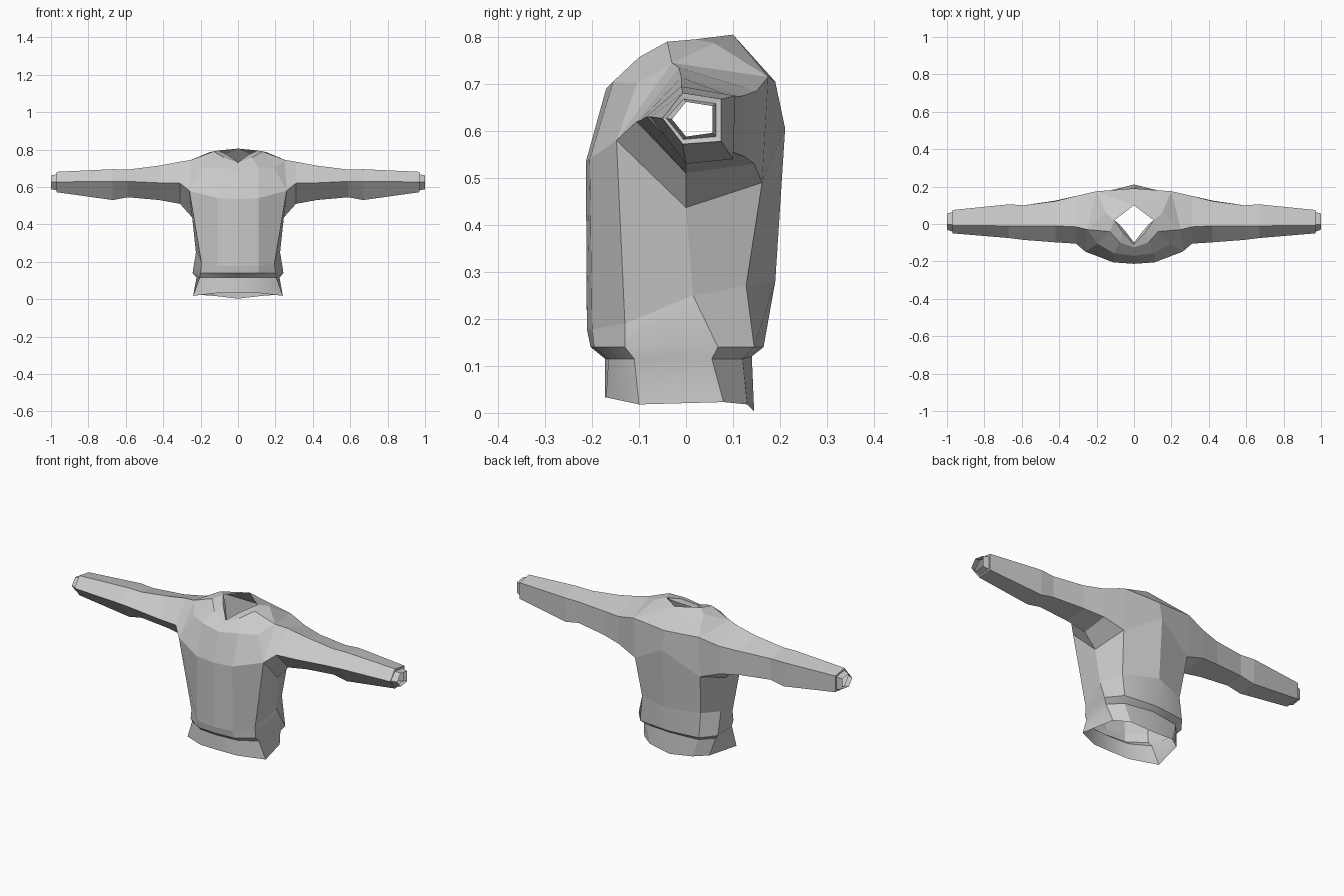
import bpy, bmesh, math

if "Cube" in bpy.data.objects:
    bpy.data.objects.remove(bpy.data.objects["Cube"])

wool = bpy.data.materials.new("grey wool")
wool.diffuse_color = (0.6, 0.6, 0.6, 1)
wool.use_nodes = True
wool.node_tree.nodes["Principled BSDF"].inputs["Base Color"].default_value = wool.diffuse_color

bm = bmesh.new()
V = lambda p: bm.verts.new(p)


def bridge(a, b, closed=False):
    """Quads between two rows of vertices."""
    n = len(a)
    for i in range(n if closed else n - 1):
        j = (i + 1) % n
        bm.faces.new((a[i], a[j], b[j], b[i]))


# Torso half rings, front centre to back centre, hem to chest
rings = [
    [(0, -.172, .033), (.11, -.17, .033), (.24, -.10, .018), (.2, .08, .023), (.13, .13, .018), (0, .145, .003)],
    [(0, -.172, .115), (.11, -.165, .115), (.205, -.11, .115), (.222, .055, .115), (.16, .12, .115), (0, .14, .12)],
    [(0, -.203, .14), (.11, -.195, .14), (.2, -.13, .14), (.243, .068, .14), (.18, .145, .14), (0, .165, .14)],
    [(0, -.211, .178), (.11, -.2, .178), (.195, -.13, .19), (.225, .015, .25), (.18, .128, .27), (0, .19, .28)],
    [(0, -.213, .535), (.11, -.205, .54), (.26, -.148, .58), (.245, 0, .437), (.2, .162, .49), (0, .211, .605)],
]
rows = [[V(p) for p in r] for r in rings]
for a, b in zip(rows, rows[1:]):
    bridge(a, b)
chest = rows[-1]

# Front yoke, rising to the open neck
yoke = [V(p) for p in [(0, -.17, .69), (.11, -.155, .705), (.195, -.105, .70)]]
collar = [V(p) for p in [(0, -.125, .73), (.075, -.1, .757), (.13, -.04, .79)]]
neck = [V(p) for p in [(0, -.108, .732), (.06, -.045, .775), (.105, .02, .795)]]
bridge(chest[:3], yoke)
bridge(yoke, collar)
bridge(collar, neck)

# Shoulder and back yoke
shoulder = V((.25, -.03, .745))
blade = V((.2, .175, .715))
back_mid = V((0, .19, .705))
nape = V((0, .1, .805))
top = V((.15, .06, .787))
for f in [(chest[2], shoulder, yoke[2]), (yoke[2], shoulder, collar[2]),
          (collar[2], shoulder, top, neck[2]), (shoulder, blade, top),
          (top, blade, nape, neck[2]), (blade, back_mid, nape),
          (chest[4], chest[5], back_mid, blade)]:
    bm.faces.new(f)

# Folded collar edge inside the neck
fold = [V(p) for p in [(0, -.1, .715), (.045, -.04, .75), (.08, .0, .775)]]
bridge(neck, fold)

# Sleeve: five-sided sections, as x, then y and z of
# front, top front, top back, bottom back, bottom front
sections = [
    (.31, -.105, .62, -.015, .735, .15, .685, .145, .53, 0, .51),
    (.42, -.098, .622, -.01, .714, .122, .675, .125, .545, 0, .53),
    (.59, -.085, .63, -.01, .693, .1, .672, .1, .555, 0, .545),
    (.67, -.075, .63, -.01, .695, .105, .675, .1, .54, 0, .53),
    (.97, -.05, .627, -.007, .681, .075, .668, .075, .578, -.007, .572),
    (.968, -.042, .627, -.005, .668, .064, .658, .064, .588, -.005, .582),
    (1.0, -.03, .625, 0, .662, .056, .653, .056, .596, 0, .588),
]
prev = [chest[2], shoulder, blade, chest[4], chest[3]]
for s in sections:
    ring = [V((s[0], s[1 + 2 * i], s[2 + 2 * i])) for i in range(5)]
    bridge(prev, ring, True)
    prev = ring

# Mirror to the left half and weld the centre seam
geom = bm.verts[:] + bm.edges[:] + bm.faces[:]
copy = bmesh.ops.duplicate(bm, geom=geom)["geom"]
for v in copy:
    if isinstance(v, bmesh.types.BMVert):
        v.co.x *= -1
bmesh.ops.remove_doubles(bm, verts=bm.verts, dist=.0005)
bmesh.ops.recalc_face_normals(bm, faces=bm.faces)
# make sure the front faces outward
probe = min(bm.faces, key=lambda f: f.calc_center_median().y)
if probe.normal.y > 0:
    bmesh.ops.reverse_faces(bm, faces=bm.faces)

me = bpy.data.meshes.new("sweater")
bm.to_mesh(me)
bm.free()
me.materials.append(wool)
obj = bpy.data.objects.new("sweater", me)
bpy.context.collection.objects.link(obj)
bpy.context.view_layer.objects.active = obj
obj.select_set(True)
bpy.ops.object.shade_smooth_by_angle(angle=math.radians(30))
# Crisp facets on the chest and shoulders, soft ribbing near the hem
for p in me.polygons:
    if p.center.z > .3:
        p.use_smooth = False
